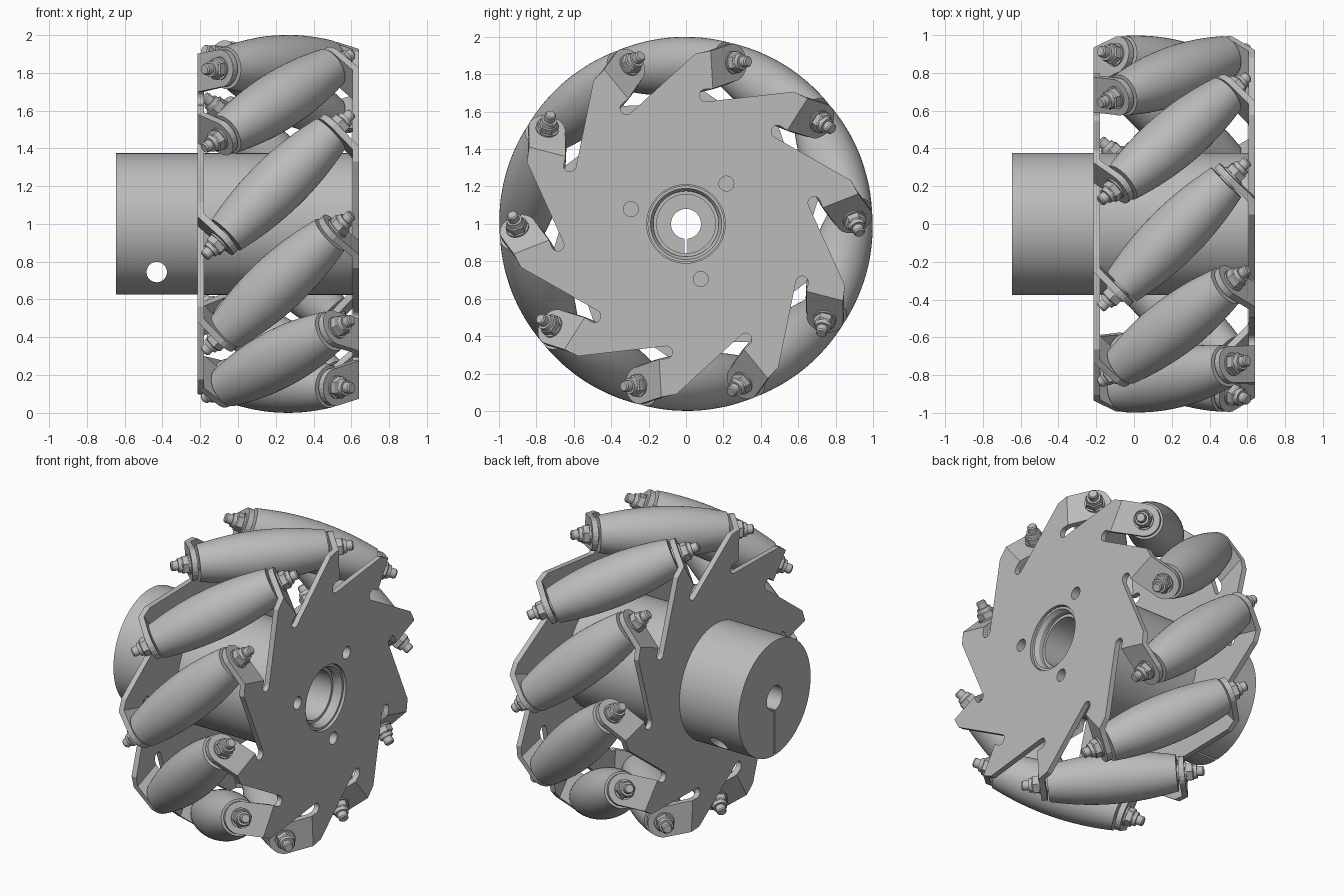
import bpy, bmesh
from math import sin, cos, pi, radians, sqrt
from mathutils import Matrix, Vector

if "Cube" in bpy.data.objects:
    bpy.data.objects.remove(bpy.data.objects["Cube"])

COUNT = 10                        # rollers
MID_X, HALF = 0.2125, 0.41        # mid plane and plate offset
ROLLER_RHO, THICK = 0.845, 0.035  # roller axis distance, sheet thickness
TAB_S = 0.42                      # tab distance along the roller axis
FOLD = TAB_S * sqrt(2) - HALF     # sideways position of the fold line
CENTRE = Vector((MID_X, 0, 1))

metal = bpy.data.materials.new("grey_metal")
metal.use_nodes = True
metal.diffuse_color = (0.5, 0.5, 0.5, 1)
metal.node_tree.nodes["Principled BSDF"].inputs["Base Color"].default_value = (0.5, 0.5, 0.5, 1)


def add_object(name, mesh, matrix=None):
    ob = bpy.data.objects.new(name, mesh)
    bpy.context.collection.objects.link(ob)
    if matrix:
        ob.matrix_world = matrix
    return ob


def finish(bm, name):
    bmesh.ops.recalc_face_normals(bm, faces=bm.faces)
    mesh = bpy.data.meshes.new(name)
    bm.to_mesh(mesh)
    bm.free()
    mesh.materials.append(metal)
    return mesh


def lathe(bm, profile, sides, closed=False):
    """Turn (z, radius) points about local z."""
    rings = [[bm.verts.new((r * cos(2 * pi * i / sides), r * sin(2 * pi * i / sides), z))
              for i in range(sides)] for z, r in profile]
    pairs = list(zip(rings, rings[1:])) + ([(rings[-1], rings[0])] if closed else [])
    for a, b in pairs:
        for i in range(sides):
            j = (i + 1) % sides
            bm.faces.new((a[i], a[j], b[j], b[i]))
    if not closed:
        bm.faces.new(rings[0])
        bm.faces.new(rings[-1])


def activate(ob):
    bpy.ops.object.select_all(action='DESELECT')
    ob.select_set(True)
    bpy.context.view_layer.objects.active = ob


def smooth(ob):
    activate(ob)
    bpy.ops.object.shade_smooth_by_angle(angle=radians(30))


def cut(ob, cutters):
    activate(ob)
    for c in cutters:
        c.hide_render = True
        mod = ob.modifiers.new("cut", 'BOOLEAN')
        mod.operation, mod.solver, mod.object = 'DIFFERENCE', 'EXACT', c
        bpy.ops.object.modifier_apply(modifier=mod.name)
        bpy.data.objects.remove(c)


def rod(x0, x1, radius, y=0, z=1, sides=48):
    """Cylinder along x used as a cutter."""
    bm = bmesh.new()
    lathe(bm, [(x0, radius), (x1, radius)], sides)
    return add_object("cutter", finish(bm, "cutter"),
                      Matrix.Translation((0, y, z)) @ Matrix.Rotation(pi / 2, 4, 'Y'))


def frame(k):
    """Radial and sideways directions of roller k."""
    a = radians(21.75) + 2 * pi * k / COUNT
    return Vector((0, cos(a), sin(a))), Vector((0, sin(a), -cos(a)))


def axis_matrix(k, side):
    """Local z runs along the roller axis towards the given side."""
    rad, tan = frame(k)
    d = (Vector((1, 0, 0)) + tan) * side / sqrt(2)
    m = Matrix((rad, d.cross(rad), d)).transposed().to_4x4()
    m.translation = CENTRE + rad * ROLLER_RHO
    return m


# Rollers: barrels whose outer line follows the wheel circle
bm = bmesh.new()
END, STEPS = 0.39, 16
stations = [END * (2 * i / STEPS - 1) for i in range(STEPS + 1)]
barrel = [(s, 1 - sqrt(ROLLER_RHO ** 2 + s * s / 2)) for s in stations]
lathe(bm, [(-0.41, 0.05), (-END, 0.05)] + barrel + [(END, 0.05), (0.41, 0.05)], 48)
roller_mesh = finish(bm, "roller")

# Fasteners: washer, hex nut, collar and threaded tip
bm = bmesh.new()
outer = TAB_S + THICK / 2
lathe(bm, [(outer - 0.04, 0.04), (outer + 0.01, 0.04)], 24)
lathe(bm, [(outer, 0.062), (outer + 0.01, 0.062)], 24)
lathe(bm, [(outer + 0.01, 0.058), (outer + 0.045, 0.058), (outer + 0.052, 0.05)], 6)
lathe(bm, [(outer + 0.05, 0.046), (outer + 0.073, 0.042)], 24)
lathe(bm, [(outer + 0.07, 0.03), (0.545, 0.03), (0.553, 0.024)], 24)
fastener_mesh = finish(bm, "fastener")

for k in range(COUNT):
    smooth(add_object(f"roller_{k + 1}", roller_mesh, axis_matrix(k, 1)))
    for side, word in ((1, "left"), (-1, "right")):
        smooth(add_object(f"{word}_fastener_{k + 1}", fastener_mesh, axis_matrix(k, side)))


# Side plates: slotted discs with folded rounded tabs
def side_plate(name, side):
    bm = bmesh.new()
    outline, tabs = [], []
    for step in range(COUNT):
        k = -step * side
        rad, tan = frame(k)

        def vert(rho, tau, x=HALF):
            return bm.verts.new(CENTRE + rad * rho + tan * tau * side + Vector((x * side, 0, 0)))

        corner = vert(0.905, 0.11)
        fold_out, fold_in = vert(0.915, FOLD), vert(0.712, FOLD)
        slot = [vert(0.6785 + 0.0335 * cos(pi * i / 8), 0.15 - 0.0335 * sin(pi * i / 8))
                for i in range(9)]
        outline += [corner, fold_out, fold_in] + slot
        # rounded tab lying square to the roller axis
        arc = []
        for i in range(13):
            a = pi * i / 12
            tau = (TAB_S + 0.1 * sin(a)) / sqrt(2)
            arc.append(vert(ROLLER_RHO - 0.1 * cos(a), tau, TAB_S * sqrt(2) - tau))
        tabs.append([fold_out, fold_in] + arc)
    bm.faces.new(outline)
    for tab in tabs:
        bm.faces.new(tab)
    ob = add_object(name, finish(bm, name))
    activate(ob)
    mod = ob.modifiers.new("thickness", 'SOLIDIFY')
    mod.thickness, mod.offset, mod.use_even_offset = THICK, 0, True
    bpy.ops.object.modifier_apply(modifier=mod.name)
    return ob


def screw_holes(x0, x1):
    return [rod(x0, x1, 0.04, 0.305 * cos(radians(a)), 1 + 0.305 * sin(radians(a)), 24)
            for a in (45, 165, 285)]


left_plate = side_plate("left_plate", 1)
cut(left_plate, [rod(0.5, 0.75, 0.21)] + screw_holes(0.5, 0.75))
right_plate = side_plate("right_plate", -1)
cut(right_plate, [rod(-0.35, -0.05, 0.36)])

# Hub: turned body with a stepped bore
bm = bmesh.new()
lathe(bm, [(-0.645, 0.375), (0.605, 0.375), (0.605, 0.195), (0.57, 0.19), (0.57, 0.157),
           (-0.2, 0.157), (-0.2, 0.08), (-0.645, 0.08)], 96, closed=True)
hub = add_object("hub", finish(bm, "hub"),
                 Matrix.Translation((0, 0, 1)) @ Matrix.Rotation(pi / 2, 4, 'Y'))

# Clamp slit below the bore and the cross screw hole
bm = bmesh.new()
bmesh.ops.create_cube(bm, size=1, matrix=Matrix.Translation((-0.45, 0, 0.77))
                      @ Matrix.Diagonal((0.52, 0.014, 0.4, 1)))
slit = add_object("cutter", finish(bm, "cutter"))
bm = bmesh.new()
lathe(bm, [(-0.6, 0.054), (0.6, 0.054)], 32)
cross = add_object("cutter", finish(bm, "cutter"),
                   Matrix.Translation((-0.43, 0, 0.745)) @ Matrix.Rotation(pi / 2, 4, 'X'))
cut(hub, [slit, cross] + screw_holes(0.48, 0.75))
smooth(hub)

# Bearing ring seated in the bore
bm = bmesh.new()
lathe(bm, [(0.56, 0.205), (0.625, 0.205), (0.625, 0.19), (0.6, 0.175), (0.56, 0.175)], 64, closed=True)
smooth(add_object("bore_ring", finish(bm, "bore_ring"),
                  Matrix.Translation((0, 0, 1)) @ Matrix.Rotation(pi / 2, 4, 'Y')))
